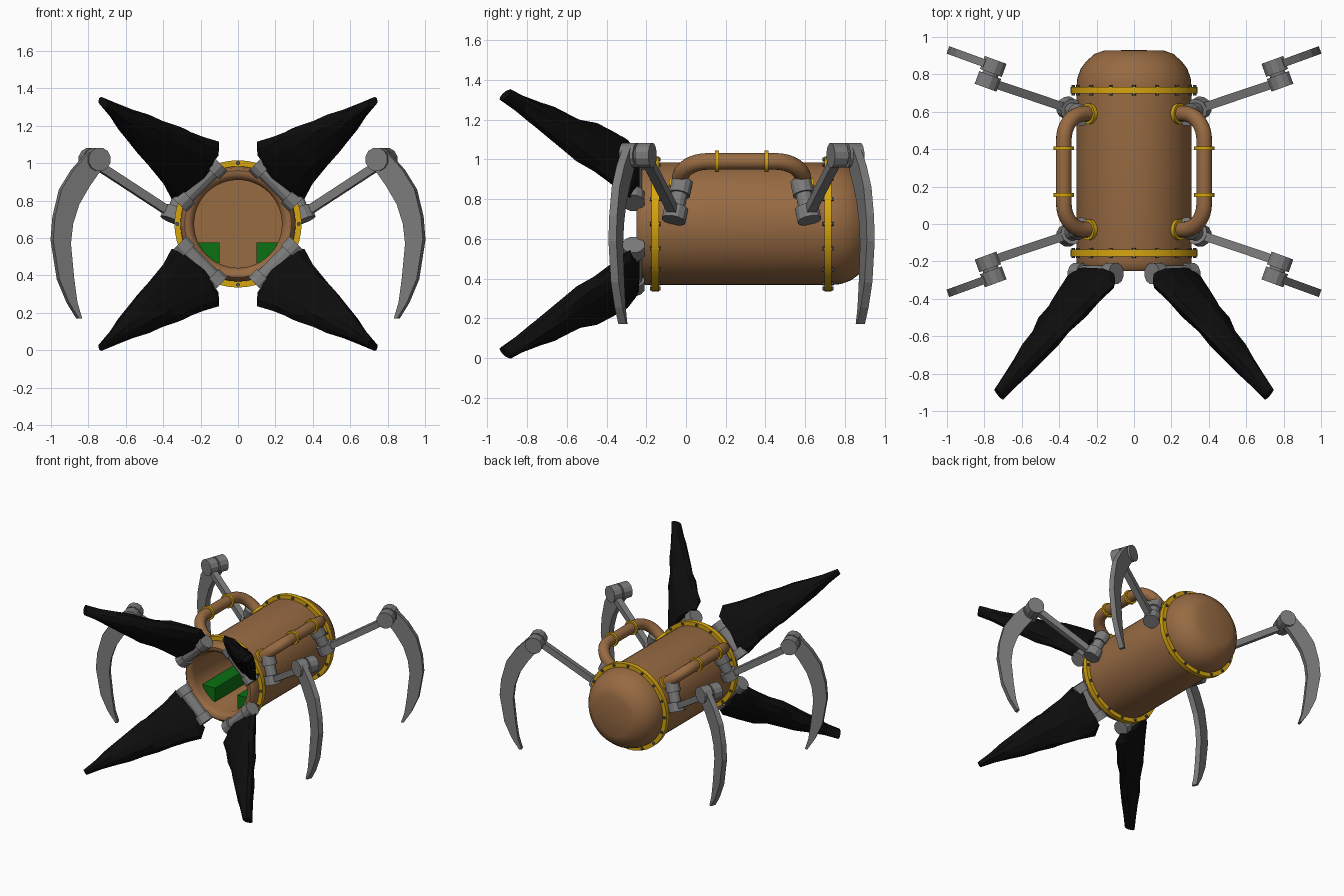
import bpy, bmesh, random
from math import sin, cos, pi, radians
from mathutils import Vector, Matrix

if "Cube" in bpy.data.objects:
    bpy.data.objects.remove(bpy.data.objects["Cube"])

random.seed(4)
CENTRE = Vector((0, 0.28, 0.675))   # every part is built around the body axis


def material(name, *rgb):
    m = bpy.data.materials.new(name)
    m.use_nodes = True
    m.diffuse_color = (*rgb, 1)
    m.node_tree.nodes["Principled BSDF"].inputs["Base Color"].default_value = (*rgb, 1)
    return m


BROWN = material("copper brown", 0.31, 0.145, 0.055)
GOLD = material("gold", 0.68, 0.38, 0.005)
GREY = material("steel grey", 0.2, 0.2, 0.2)
DARK = material("rivet grey", 0.09, 0.09, 0.1)
BLACK = material("matte black", 0.004, 0.004, 0.004)
GREEN = material("green", 0.003, 0.16, 0.006)


def finish(name, bm, mat, mirror="", smooth=False):
    """Turn the bmesh into an object, mirrored about the body centre."""
    bmesh.ops.recalc_face_normals(bm, faces=bm.faces)
    mesh = bpy.data.meshes.new(name)
    bm.to_mesh(mesh)
    bm.free()
    mesh.materials.append(mat)
    ob = bpy.data.objects.new(name, mesh)
    ob.location = CENTRE
    bpy.context.collection.objects.link(ob)
    if smooth:
        bpy.ops.object.select_all(action="DESELECT")
        ob.select_set(True)
        bpy.context.view_layer.objects.active = ob
        bpy.ops.object.shade_smooth_by_angle(angle=radians(40))
    if mirror:
        mod = ob.modifiers.new("mirror", "MIRROR")
        mod.use_axis = ["x" in mirror, "y" in mirror, "z" in mirror]
        mod.use_mirror_merge = False
    return ob


def loft(bm, rings, caps=True, loop=False):
    """Skin a list of equal rings of points."""
    vs = [[bm.verts.new(p) for p in ring] for ring in rings]
    pairs = list(zip(vs, vs[1:])) + ([(vs[-1], vs[0])] if loop else [])
    for a, b in pairs:
        for i in range(len(a)):
            j = (i + 1) % len(a)
            bm.faces.new((a[i], a[j], b[j], b[i]))
    if caps and not loop:
        bm.faces.new(vs[0])
        bm.faces.new(vs[-1])


def lathe(bm, profile, segs=48, loop=False):
    """Revolve (radius, y) points about the body axis."""
    angles = [2 * pi * i / segs for i in range(segs)]
    loft(bm, [[(r * cos(a), y, r * sin(a)) for a in angles] for r, y in profile], loop=loop)


def rod(bm, a, b, radius, segs=12):
    a, b = Vector(a), Vector(b)
    turn = (b - a).to_track_quat("Z", "Y").to_matrix().to_4x4()
    mat = Matrix.Translation((a + b) / 2) @ turn @ Matrix.Rotation(pi / segs, 4, "Z")
    bmesh.ops.create_cone(bm, cap_ends=True, segments=segs, radius1=radius,
                          radius2=radius, depth=(b - a).length, matrix=mat)


# Hollow barrel body with a rolled front rim and a domed rear
bm = bmesh.new()
lathe(bm, [(0.02, 0.3), (0.235, 0.3), (0.235, -0.49), (0.245, -0.515), (0.265, -0.53),
           (0.285, -0.53), (0.3, -0.515), (0.308, -0.48), (0.308, 0.45), (0.303, 0.5),
           (0.285, 0.55), (0.255, 0.59), (0.21, 0.63), (0.16, 0.647), (0.02, 0.65)])
finish("barrel_body", bm, BROWN, smooth=True)

# Green boxes inside the barrel
bm = bmesh.new()
bmesh.ops.create_cube(bm, size=1, matrix=Matrix.Translation((0.16, -0.18, -0.155))
                      @ Matrix.Diagonal((0.12, 0.5, 0.11, 1)))
finish("inner_box", bm, GREEN, "x")

# Gold hoops and their rivets
bm = bmesh.new()
lathe(bm, [(0.3, 0.417), (0.34, 0.417), (0.34, 0.453), (0.3, 0.453)], loop=True)
finish("hoop", bm, GOLD, "y", smooth=True)
bm = bmesh.new()
for i in range(16):
    a = 2 * pi * i / 16
    rod(bm, (0.325 * cos(a), 0.408, 0.325 * sin(a)),
        (0.325 * cos(a), 0.462, 0.325 * sin(a)), 0.011, 8)
finish("hoop_rivets", bm, DARK, "y")

# Pipe handles standing out from the upper shoulders
out = Vector((sin(radians(50)), 0, cos(radians(50))))
along = Vector((0, 1, 0))
side = out.cross(along)
BEND, REACH, HALF = 0.14, 0.49, 0.31
path = [(HALF, 0.27, 0)]
for i in range(9):
    a = pi / 2 * i / 8
    path.append((HALF - BEND * (1 - cos(a)), REACH - BEND * (1 - sin(a)), a))
path.append((0, REACH, pi / 2))
rings = []
for y, h, a in path:
    across = along * cos(a) + out * sin(a)
    rings.append([along * y + out * h + 0.042 * (across * cos(t) + side * sin(t))
                  for t in (2 * pi * k / 16 for k in range(16))])
bm = bmesh.new()
loft(bm, rings, caps=False)
finish("handle_pipe", bm, BROWN, "xy", smooth=True)

bm = bmesh.new()
foot = along * HALF
rod(bm, foot + out * 0.29, foot + out * 0.325, 0.056, 16)
band = out * REACH + along * 0.125
rod(bm, band - along * 0.01, band + along * 0.01, 0.055, 16)
finish("handle_collars", bm, GOLD, "xy", smooth=True)

# Jointed legs: hip, arm, knee and a curved blade
knee = Vector((0.767, 0.522, 0.345))
d = Vector((0.94, 0.342, 0))
n = Vector((-0.342, 0.94, 0))
hip_low, hip_high = Vector((0.345, 0.335, 0.05)), Vector((0.29, 0.305, 0.185))
axis = (hip_high - hip_low).normalized()
bm = bmesh.new()
rod(bm, hip_low - axis * 0.035, hip_low + axis * 0.035, 0.062)
rod(bm, hip_low, hip_high, 0.042)
rod(bm, hip_high - axis * 0.04, hip_high + axis * 0.035, 0.055)
finish("leg_hip", bm, GREY, "xy")

bm = bmesh.new()
rod(bm, hip_low, knee - n * 0.043 - Vector((0, 0, 0.01)), 0.033, 4)
finish("leg_arm", bm, GREY, "xy")

bm = bmesh.new()
rod(bm, knee - n * 0.078, knee - n * 0.006, 0.064)
rod(bm, knee - n * 0.02, knee + n * 0.02, 0.045)
rod(bm, knee + n * 0.006, knee + n * 0.08, 0.064)
finish("leg_knee", bm, GREY, "xy")

# Outer and inner blade edge as (x, z) pairs
blade = [(0.80, 0.385, 0.73, 0.30), (0.885, 0.29, 0.80, 0.20), (0.95, 0.185, 0.855, 0.105),
         (0.985, 0.04, 0.888, 0.0), (0.995, -0.085, 0.9, -0.105), (0.962, -0.295, 0.882, -0.295),
         (0.91, -0.42, 0.865, -0.42), (0.858, -0.505, 0.84, -0.505)]
rings = []
for xo, zo, xi, zi in blade:
    ring = []
    for x, z, v in ((xo, zo, 0.022), (xo, zo, 0.064), (xi, zi, 0.064), (xi, zi, 0.022)):
        p = knee + d * ((x - knee.x + 0.015) / d.x) + n * v
        ring.append((p.x, p.y, z))
    rings.append(ring)
bm = bmesh.new()
loft(bm, rings)
finish("leg_blade", bm, GREY, "xy")

# Hinges around the mouth
centre = Vector((0.205, -0.545, 0.215))
tangent = Vector((1, 0, -1)).normalized()
bm = bmesh.new()
rod(bm, centre - tangent * 0.15, centre + tangent * 0.15, 0.045)
for s in (-1, 1):
    rod(bm, centre + tangent * s * 0.09, centre + tangent * s * 0.155, 0.058)
finish("petal_hinge", bm, GREY, "xz")

# Ragged tapering petals: (position, half width, half thickness)
base, tip = Vector((0.2, -0.545, 0.265)), Vector((0.72, -1.19, 0.65))
run = (tip - base).normalized()
wide = (tangent - run * tangent.dot(run)).normalized()
thick = run.cross(wide)
shape = [(0, 0.15, 0.045), (0.06, 0.185, 0.055), (0.18, 0.175, 0.062), (0.3, 0.15, 0.065),
         (0.42, 0.13, 0.065), (0.52, 0.115, 0.06), (0.64, 0.09, 0.058), (0.76, 0.062, 0.054),
         (0.88, 0.04, 0.048), (1, 0.022, 0.042)]
rings = []
for t, w, h in shape:
    mid = base.lerp(tip, t)
    ring = []
    for k in range(12):
        a = 2 * pi * k / 12
        j = random.uniform(0.9, 1.1)
        ring.append(mid + wide * w * j * cos(a) + thick * h * j * sin(a)
                    + run * random.uniform(-0.012, 0.012) * (t < 1))
    rings.append(ring)
bm = bmesh.new()
loft(bm, rings)
finish("petal", bm, BLACK, "xz")
